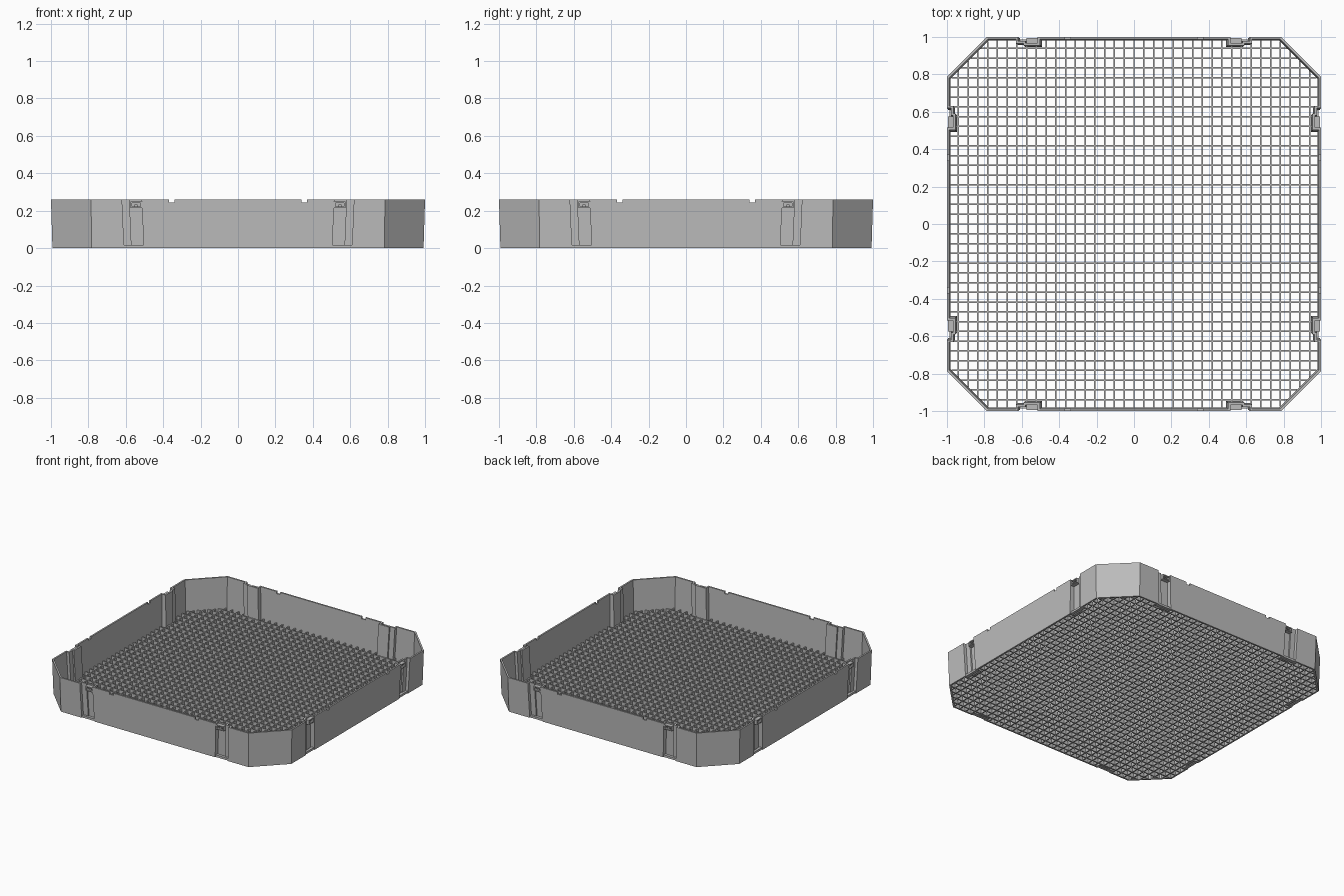
import bpy, bmesh, math
from mathutils import Matrix, Vector

if "Cube" in bpy.data.objects:
    bpy.data.objects.remove(bpy.data.objects["Cube"])

H = 0.26          # tray height
WALL = 0.012      # wall thickness
PITCH = 0.0522    # mesh floor spacing

grey = bpy.data.materials.new("plain grey")
grey.diffuse_color = (0.5, 0.5, 0.5, 1)
grey.use_nodes = True
grey.node_tree.nodes["Principled BSDF"].inputs["Base Color"].default_value = grey.diffuse_color


def finish(name, bm):
    bmesh.ops.recalc_face_normals(bm, faces=bm.faces)
    me = bpy.data.meshes.new(name)
    bm.to_mesh(me)
    bm.free()
    me.materials.append(grey)
    ob = bpy.data.objects.new(name, me)
    bpy.context.collection.objects.link(ob)
    return ob


def box(bm, x0, x1, y0, y1, z0, z1, turn=0):
    m = (Matrix.Rotation(turn * math.pi / 2, 4, 'Z')
         @ Matrix.Translation(((x0 + x1) / 2, (y0 + y1) / 2, (z0 + z1) / 2))
         @ Matrix.Diagonal((abs(x1 - x0), abs(y1 - y0), z1 - z0, 1)))
    bmesh.ops.create_cube(bm, size=1, matrix=m)


def outline(reach, chamfer, shift):
    """Chamfered square with two stepped clip recesses on every side."""
    half = [(chamfer, 0), (0.62 - shift, 0), (0.62 - shift, 0.022),
            (0.58 - shift, 0.022), (0.58 - shift, 0.033),
            (0.515 - shift, 0.033), (0.515 - shift, 0)]
    side = [(-x, d - reach) for x, d in half] + [(x, d - reach) for x, d in reversed(half)]
    pts = []
    for k in range(4):
        rot = Matrix.Rotation(k * math.pi / 2, 2)
        pts += [rot @ Vector(p) for p in side]
    return pts


def inset(pts, t):
    """Mitred inward offset of a counter-clockwise outline."""
    out = []
    for i, p in enumerate(pts):
        a = (p - pts[i - 1]).normalized()
        b = (pts[(i + 1) % len(pts)] - p).normalized()
        na, nb = Vector((-a.y, a.x)), Vector((-b.y, b.x))
        out.append(p + (na + nb) * t / (1 + na.dot(nb)))
    return out


# Drafted perimeter wall
bm = bmesh.new()
low, high = outline(0.992, 0.782, 0.011), outline(1.0, 0.786, 0)
loops = [(low, 0), (high, H), (inset(high, WALL), H), (inset(low, WALL), 0)]
rings = [[bm.verts.new((p.x, p.y, z)) for p in pts] for pts, z in loops]
n = len(low)
for r in range(4):
    a, b = rings[r], rings[(r + 1) % 4]
    for i in range(n):
        j = (i + 1) % n
        bm.faces.new((a[i], a[j], b[j], b[i]))
wall = finish("perimeter_wall", bm)

# Small notches along the rim
bm = bmesh.new()
for turn in range(4):
    for s in (-1, 1):
        box(bm, s * 0.355 - 0.015, s * 0.355 + 0.015, -1.05, -0.95, H - 0.016, H + 0.05, turn)
cutter = finish("rim_notch_cutter", bm)
cutter.hide_render = True
mod = wall.modifiers.new("rim notches", 'BOOLEAN')
mod.operation = 'DIFFERENCE'
mod.solver = 'EXACT'
mod.object = cutter
bpy.context.view_layer.objects.active = wall
bpy.ops.object.modifier_apply(modifier=mod.name)
bpy.data.objects.remove(cutter)

# Crossed bars of the mesh floor, shortened at the chamfered corners
bm = bmesh.new()
for k in range(-18, 19):
    c = k * PITCH
    end = min(0.985, 1.76 - abs(c))
    if abs(k) in (10, 11):
        end = 0.957
    box(bm, -end, end, c - 0.004, c + 0.004, 0, 0.030)
    box(bm, c - 0.004, c + 0.004, -end, end, 0.001, 0.029)
finish("mesh_floor", bm)

# Clip loops at the top of each recess and a small ledge at its foot
clips, ledges = bmesh.new(), bmesh.new()
for turn in range(4):
    for s in (-1, 1):
        def part(bm, x0, x1, d0, d1, z0, z1):
            a, b = sorted((s * x0, s * x1))
            box(bm, a, b, -1 + d0, -1 + d1, z0, z1, turn)
        part(clips, 0.514, 0.522, 0.005, 0.035, 0.215, 0.25)
        part(clips, 0.567, 0.575, 0.005, 0.035, 0.215, 0.25)
        part(clips, 0.522, 0.567, 0.005, 0.035, 0.242, 0.25)
        part(clips, 0.522, 0.567, 0.005, 0.035, 0.215, 0.222)
        part(clips, 0.536, 0.553, 0.015, 0.035, 0.222, 0.234)
        part(ledges, 0.504, 0.609, 0.014, 0.034, 0.0, 0.016)
finish("clip_loops", clips)
finish("recess_ledges", ledges)
